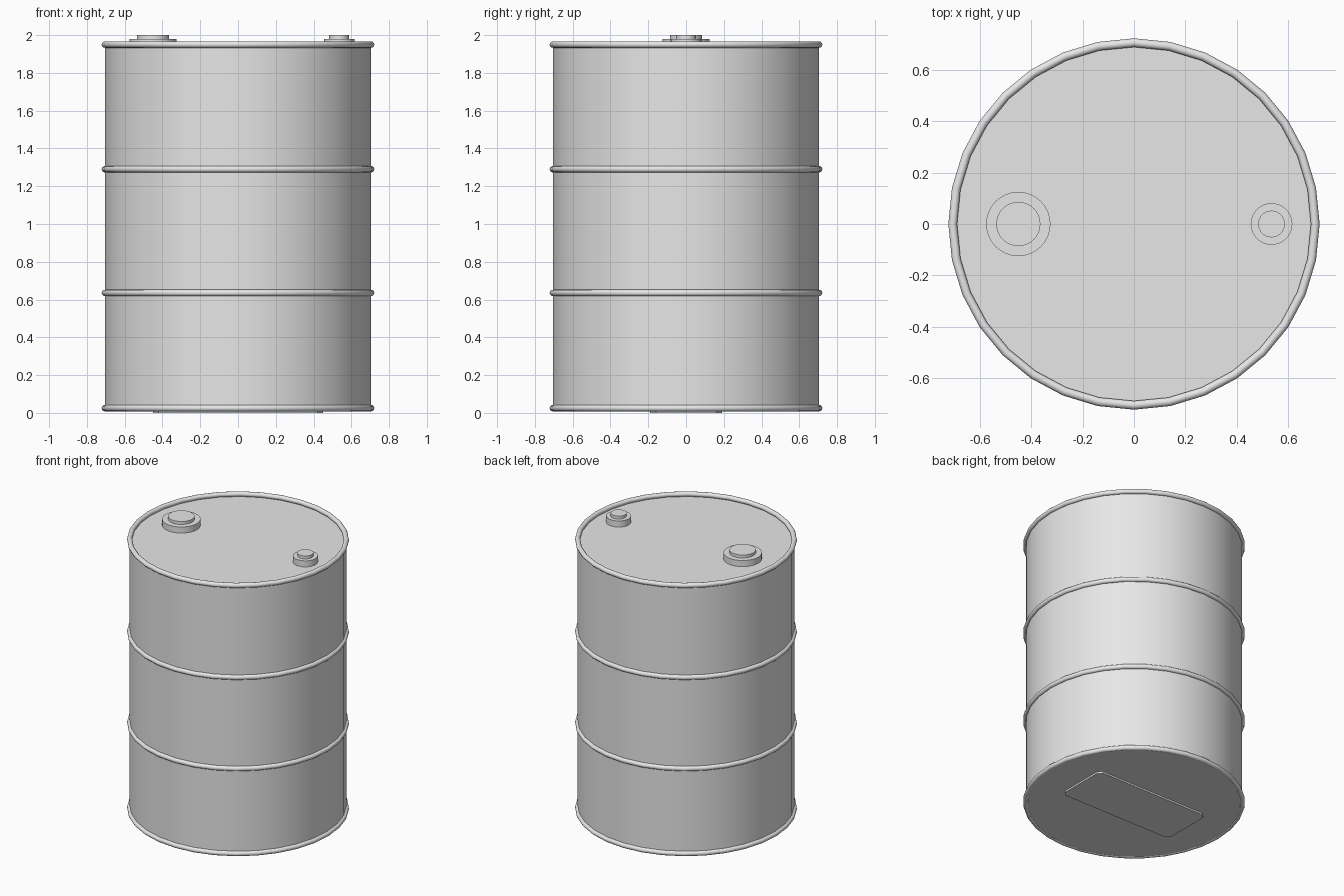
import bpy, bmesh, math

if "Cube" in bpy.data.objects:
    bpy.data.objects.remove(bpy.data.objects["Cube"])

steel = bpy.data.materials.new("light_grey_steel")
steel.diffuse_color = (0.8, 0.8, 0.8, 1)
steel.use_nodes = True
steel.node_tree.nodes["Principled BSDF"].inputs["Base Color"].default_value = steel.diffuse_color


def finish(obj, name, angle=35):
    obj.name = name
    obj.data.materials.append(steel)
    bpy.ops.object.select_all(action='DESELECT')
    obj.select_set(True)
    bpy.context.view_layer.objects.active = obj
    bpy.ops.object.shade_smooth_by_angle(angle=math.radians(angle))
    return obj


def disc(name, radius, z0, z1, x=0, sides=32):
    # vertical cylinder with vertices on the x and y axes
    bpy.ops.mesh.primitive_cylinder_add(vertices=sides, radius=radius, depth=z1 - z0,
                                        location=(x, 0, (z0 + z1) / 2))
    return finish(bpy.context.object, name)


def ring(name, z):
    bpy.ops.mesh.primitive_torus_add(major_radius=0.705, minor_radius=0.017,
                                     major_segments=32, minor_segments=12,
                                     location=(0, 0, z))
    return finish(bpy.context.object, name, 60)


# Drum wall with lid and base
disc("drum_body", 0.705, 0.012, 1.935)

# Rolled rims and the two rolling hoops
for name, z in (("bottom_rim", 0.025), ("lower_hoop", 0.635),
                ("upper_hoop", 1.29), ("top_rim", 1.95)):
    ring(name, z)

# Large and small bungs on the lid: wide collar with a narrower plug
for name, x, r_collar, r_plug in (("large_bung", -0.45, 0.125, 0.086),
                                  ("small_bung", 0.535, 0.081, 0.052)):
    disc(name + "_collar", r_collar, 1.92, 1.979, x)
    disc(name + "_plug", r_plug, 1.97, 2.0, x)

# Thin plate with clipped corners under the base
hx, hy, c = 0.45, 0.19, 0.03
quarter = [(hx, hy - c), (hx - c, hy)]
outline = (quarter + [(-x, y) for x, y in reversed(quarter)]
           + [(-x, -y) for x, y in quarter]
           + [(x, -y) for x, y in reversed(quarter)])
bm = bmesh.new()
face = bm.faces.new([bm.verts.new((x, y, 0)) for x, y in outline])
top = bmesh.ops.extrude_face_region(bm, geom=[face])
bmesh.ops.translate(bm, vec=(0, 0, 0.014),
                    verts=[g for g in top["geom"] if isinstance(g, bmesh.types.BMVert)])
bmesh.ops.recalc_face_normals(bm, faces=bm.faces)
mesh = bpy.data.meshes.new("base_plate")
bm.to_mesh(mesh)
bm.free()
plate = bpy.data.objects.new("base_plate", mesh)
bpy.context.collection.objects.link(plate)
finish(plate, "base_plate")
